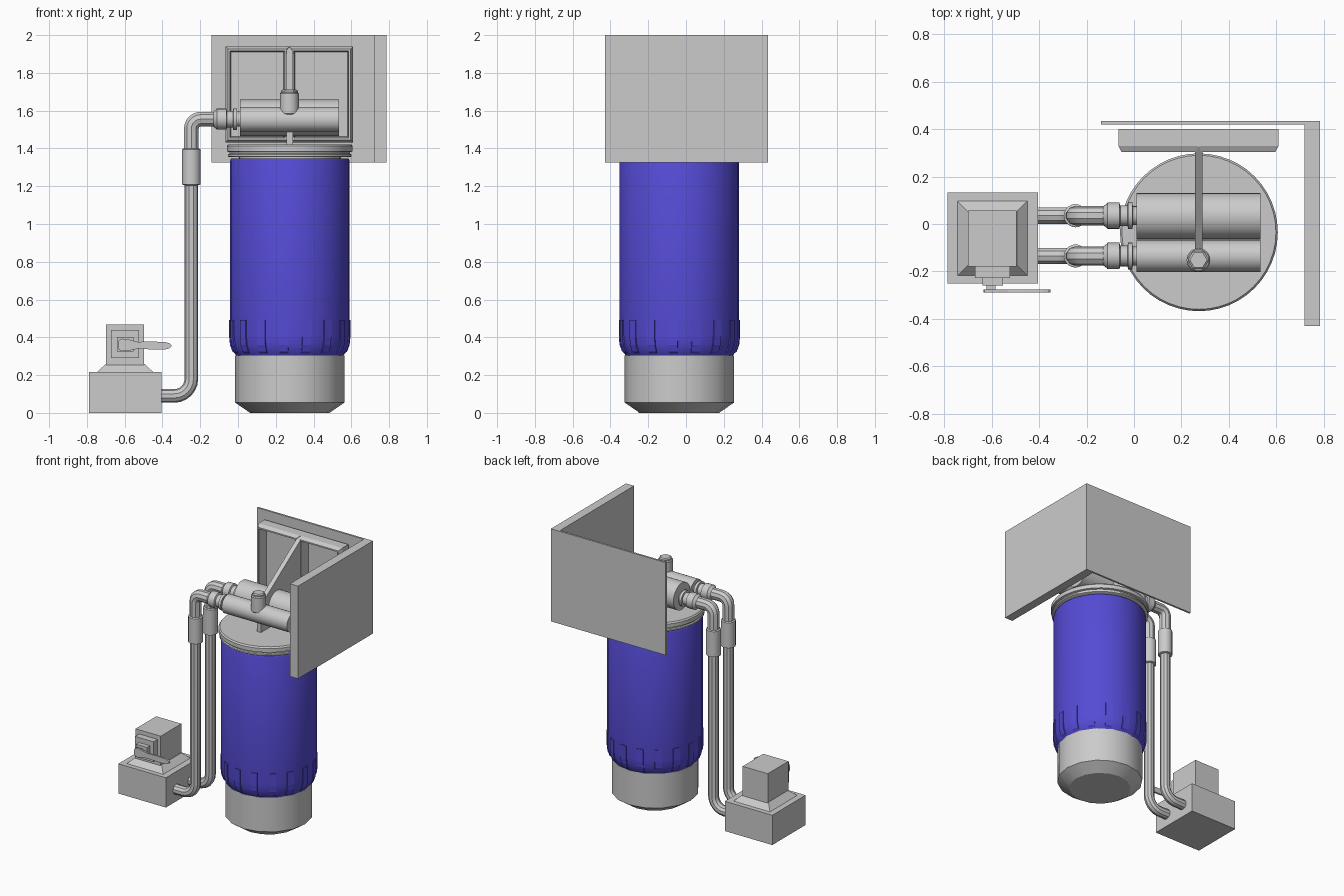
import bpy, bmesh
from math import sin, cos, pi, radians
from mathutils import Matrix, Vector

if "Cube" in bpy.data.objects:
    bpy.data.objects.remove(bpy.data.objects["Cube"])


def finish(name, bm, mat=None, smooth=False):
    bmesh.ops.recalc_face_normals(bm, faces=bm.faces)
    me = bpy.data.meshes.new(name)
    bm.to_mesh(me)
    bm.free()
    ob = bpy.data.objects.new(name, me)
    bpy.context.collection.objects.link(ob)
    if mat:
        me.materials.append(mat)
    if smooth:
        shade(ob)
    return ob


def shade(ob):
    bpy.ops.object.select_all(action='DESELECT')
    ob.select_set(True)
    bpy.context.view_layer.objects.active = ob
    bpy.ops.object.shade_smooth_by_angle(angle=radians(35))


def skin(name, rings, mat=None, smooth=False):
    """Bridge equal-length point rings and cap both ends."""
    bm = bmesh.new()
    vs = [[bm.verts.new(p) for p in ring] for ring in rings]
    n = len(vs[0])
    for a, b in zip(vs, vs[1:]):
        for i in range(n):
            j = (i + 1) % n
            bm.faces.new((a[i], a[j], b[j], b[i]))
    bm.faces.new(vs[0][::-1])
    bm.faces.new(vs[-1])
    return finish(name, bm, mat, smooth)


def lathe(name, profile, center, n=32, axis='Z', mat=None, smooth=True):
    """Revolve (radius, height) points about an axis through center."""
    rot = Matrix.Rotation(pi / 2, 3, 'Y') if axis == 'X' else Matrix.Identity(3)
    c = Vector(center)
    rings = [[c + rot @ Vector((r * cos(2 * pi * i / n), r * sin(2 * pi * i / n), h))
              for i in range(n)] for r, h in profile]
    return skin(name, rings, mat, smooth)


def box(name, x0, x1, y0, y1, z0, z1, inset=0.0):
    """Box whose top can be inset to make a frustum."""
    def ring(k, z):
        return [(x0 + k, y0 + k, z), (x1 - k, y0 + k, z), (x1 - k, y1 - k, z), (x0 + k, y1 - k, z)]
    return skin(name, [ring(0, z0), ring(inset, z1)])


def pipe(name, pts, r):
    cu = bpy.data.curves.new(name, 'CURVE')
    cu.dimensions = '3D'
    cu.bevel_depth = r
    cu.bevel_resolution = 3
    cu.use_fill_caps = True
    sp = cu.splines.new('POLY')
    sp.points.add(len(pts) - 1)
    for p, co in zip(sp.points, pts):
        p.co = (*co, 1)
    ob = bpy.data.objects.new(name, cu)
    bpy.context.collection.objects.link(ob)
    bpy.ops.object.select_all(action='DESELECT')
    ob.select_set(True)
    bpy.context.view_layer.objects.active = ob
    bpy.ops.object.convert(target='MESH')
    shade(bpy.context.view_layer.objects.active)


def arc(cx, cz, r, a0, a1, y, n=6):
    return [(cx + r * cos(radians(a0 + (a1 - a0) * i / n)), y,
             cz + r * sin(radians(a0 + (a1 - a0) * i / n))) for i in range(n + 1)]


blue = bpy.data.materials.new("housing_blue")
blue.diffuse_color = (0.09, 0.07, 0.66, 1)
blue.use_nodes = True
blue.node_tree.nodes["Principled BSDF"].inputs["Base Color"].default_value = blue.diffuse_color

# Corner walls
box("wall_back", -0.14, 0.785, 0.42, 0.434, 1.325, 2.0)
box("wall_side", 0.72, 0.785, -0.43, 0.42, 1.325, 2.0)

# Mounting bracket: two open trays with bevelled rims
for side, x0, x1 in (("left", -0.066, 0.272), ("right", 0.272, 0.61)):
    skin("bracket_tray_" + side,
         [[(x0 + k, y, 1.432 + k), (x1 - k, y, 1.432 + k), (x1 - k, y, 1.94 - k), (x0 + k, y, 1.94 - k)]
          for k, y in ((0, 0.40), (0, 0.33), (0.014, 0.303), (0.024, 0.303), (0.03, 0.38))])

# Gusset from bracket to manifold and lid
gus = [(-0.15, 1.41), (-0.15, 1.62), (0.325, 1.935), (0.39, 1.935), (0.39, 1.44), (0.30, 1.41)]
skin("bracket_gusset", [[(x, y, z) for y, z in gus] for x in (0.257, 0.29)])

# Filter housing
C = (0.274, -0.035, 0)
lathe("housing_cup", [(0.21, 0), (0.29, 0.055), (0.29, 0.305)], C, 16)
lathe("housing_body", [(0.285, 0.305), (0.298, 0.325), (0.311, 0.36), (0.316, 0.41), (0.316, 1.335),
                       (0.31, 1.348)], C, 32, mat=blue)
lathe("housing_neck", [(0.27, 1.34), (0.27, 1.365)], C)
lathe("housing_lid", [(0.322, 1.354), (0.328, 1.358), (0.328, 1.368), (0.32, 1.372), (0.32, 1.38),
                      (0.333, 1.384), (0.333, 1.412), (0.325, 1.422)], C, 48)

# Grip ribs around the lower body
for i in range(16):
    rot = Matrix.Rotation(radians(-6 + 22.5 * i), 3, 'Z')
    prof = [(0.29, 0.315), (0.303, 0.325), (0.316, 0.36), (0.32, 0.40), (0.32, 0.492), (0.29, 0.492)]
    skin(f"grip_rib_{i}", [[Vector(C) + rot @ Vector((w, -r, z)) for r, z in prof]
                           for w in (-0.024, 0.024)], blue)

# Manifold cylinders and release button
lathe("manifold_rear", [(0.0975, 0.01), (0.0975, 0.535)], (0, 0.033, 1.562), 32, 'X')
lathe("manifold_front", [(0.067, 0.01), (0.067, 0.535)], (0, -0.135, 1.553), 32, 'X')
B = (0.272, -0.152, 0)
lathe("button_post", [(0.03, 1.56), (0.05, 1.585), (0.05, 1.69), (0.045, 1.697)], B, 24)
lathe("button_hex", [(0.045, 1.69), (0.045, 1.705), (0.036, 1.712)], B, 6, smooth=False)

# Two pipe runs with fittings
for side, y in (("front", -0.135), ("rear", 0.035)):
    px, pz = -0.247, 1.555
    lathe("pipe_fitting_" + side,
          [(0.04, -0.13), (0.05, -0.116), (0.056, -0.112), (0.056, -0.062), (0.044, -0.058),
           (0.044, -0.027), (0.057, -0.025), (0.057, -0.006), (0.04, -0.005), (0.04, 0.02)],
          (0, y, pz), 20, 'X')
    pipe("upper_elbow_" + side,
         [(-0.10, y, pz)] + arc(px + 0.05, pz - 0.05, 0.05, 90, 180, y) + [(px, y, 1.38)], 0.041)
    lathe("pipe_sleeve_" + side, [(0.036, 1.205), (0.049, 1.21), (0.049, 1.395), (0.04, 1.40)],
          (px, y, 0), 20)
    pipe("lower_pipe_" + side,
         [(px, y, 1.22)] + arc(px - 0.09, 0.18, 0.09, 0, -90, y) + [(-0.42, y, 0.09)], 0.036)

# Valve base and body
box("valve_base", -0.788, -0.405, -0.252, 0.132, 0, 0.217)
box("valve_collar", -0.745, -0.45, -0.218, 0.097, 0.217, 0.258, 0.044)
box("valve_block", -0.70, -0.497, -0.18, 0.058, 0.25, 0.468)
box("valve_face", -0.672, -0.523, -0.227, -0.17, 0.29, 0.438)
box("valve_boss", -0.64, -0.552, -0.26, -0.22, 0.325, 0.402)
box("valve_stem", -0.622, -0.585, -0.278, -0.25, 0.345, 0.382)

# Lever handle
half = [(-0.636, 0.012), (-0.63, 0.026), (-0.612, 0.034), (-0.575, 0.03), (-0.53, 0.02),
        (-0.46, 0.024), (-0.385, 0.024), (-0.362, 0.018), (-0.352, 0.007)]
outline = [(x, 0.36 + h - 0.01 * (x + 0.636) / 0.28) for x, h in half]
outline += [(x, 0.36 - h - 0.0 * x) for x, h in half[::-1]]
skin("valve_lever", [[(x, y, z) for x, z in outline] for y in (-0.29, -0.277)])
